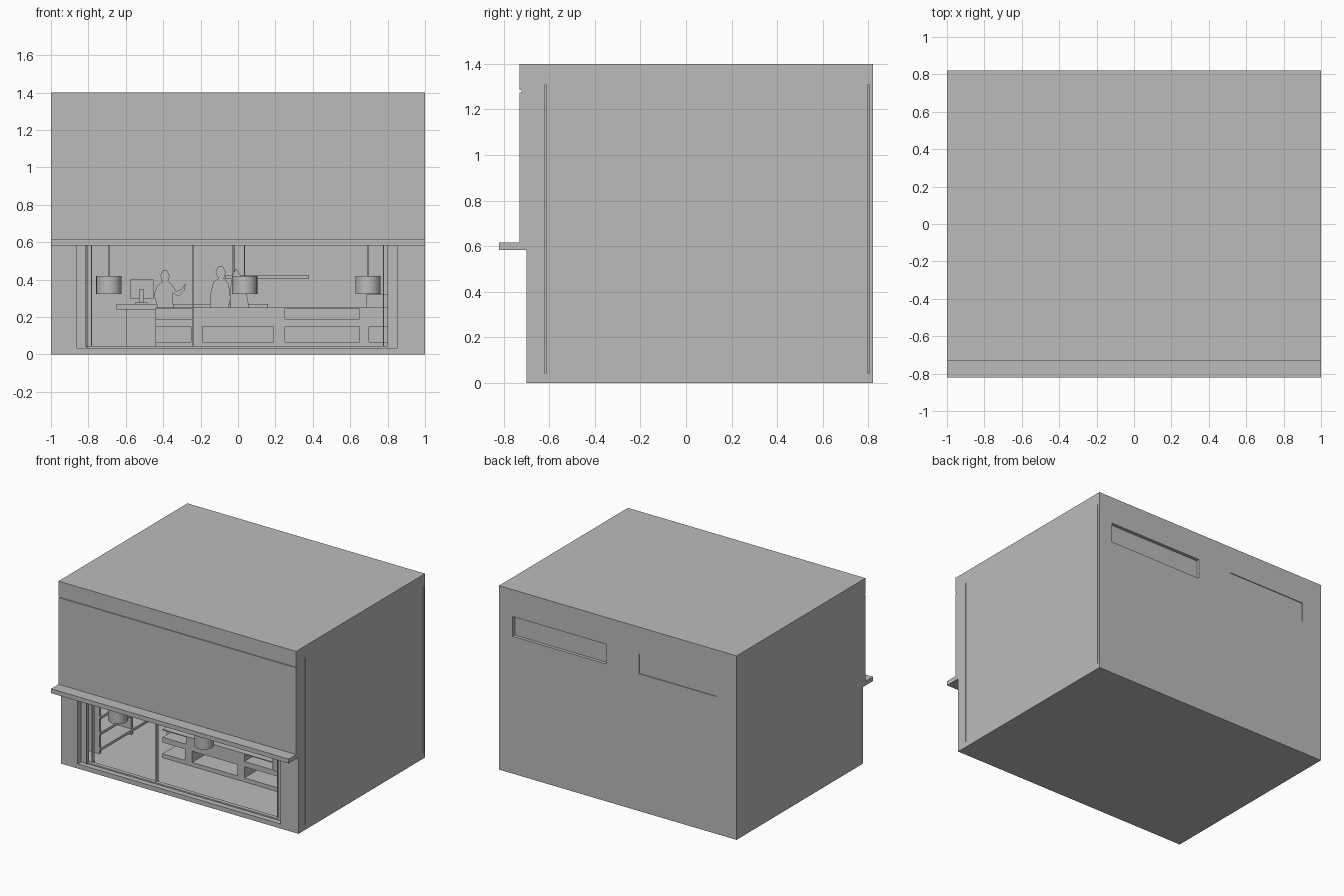
import bpy, bmesh, math

cube = bpy.data.objects.get("Cube")
if cube:
    bpy.data.objects.remove(cube, do_unlink=True)

grey = bpy.data.materials.new("plain_grey")
grey.use_nodes = True
GREY = (0.5, 0.5, 0.5, 1)
grey.diffuse_color = GREY
grey.node_tree.nodes["Principled BSDF"].inputs["Base Color"].default_value = GREY


def add(name, bm):
    bmesh.ops.recalc_face_normals(bm, faces=bm.faces)
    me = bpy.data.meshes.new(name)
    bm.to_mesh(me)
    bm.free()
    me.materials.append(grey)
    ob = bpy.data.objects.new(name, me)
    bpy.context.collection.objects.link(ob)
    return ob


def box(name, x, y, z):
    bm = bmesh.new()
    bmesh.ops.create_cube(bm, size=1)
    for v in bm.verts:
        for i, (lo, hi) in enumerate((x, y, z)):
            v.co[i] = lo if v.co[i] < 0 else hi
    return add(name, bm)


def cut(ob, *spans):
    for x, y, z in spans:
        c = box("cutter", x, y, z)
        c.hide_render = True
        c.hide_viewport = True
        c.display_type = 'WIRE'
        m = ob.modifiers.new("recess", 'BOOLEAN')
        m.operation = 'DIFFERENCE'
        m.solver = 'EXACT'
        m.object = c


def tube(name, x, y, z, r, sides):
    bm = bmesh.new()
    bmesh.ops.create_cone(bm, cap_ends=True, segments=sides, radius1=r, radius2=r, depth=z[1] - z[0])
    bmesh.ops.translate(bm, vec=(x, y, (z[0] + z[1]) / 2), verts=bm.verts)
    ob = add(name, bm)
    for p in ob.data.polygons:
        p.use_smooth = len(p.vertices) == 4
    return ob


def plate(name, pts, y, depth=0.008):
    bm = bmesh.new()
    f = bm.faces.new([bm.verts.new((px, y, pz)) for px, pz in pts])
    r = bmesh.ops.extrude_face_region(bm, geom=[f])
    bmesh.ops.translate(bm, vec=(0, depth, 0),
                        verts=[e for e in r["geom"] if isinstance(e, bmesh.types.BMVert)])
    return add(name, bm)


# Outer shell
FLOOR, HEAD, TOP = 0.035, 0.585, 1.4
FRONT, INNER, BACK = -0.70, -0.62, 0.82
box("floor_slab", (-0.97, 0.97), (INNER, 0.77), (0, FLOOR))
box("roof", (-0.97, 0.97), (INNER, 0.77), (1.37, TOP))
box("ceiling", (-0.97, 0.97), (INNER, 0.77), (0.75, 0.77))
box("right_wall", (-1, -0.97), (INNER, BACK), (0, TOP))
left_wall = box("left_wall", (0.97, 1), (INNER, BACK), (0, TOP))
cut(left_wall,
    ((0.99, 1.1), (-0.623, -0.615), (0.04, 1.31)),
    ((0.99, 1.1), (0.799, 0.806), (0.04, 1.31)))
back_wall = box("back_wall", (-0.97, 0.97), (0.77, BACK), (0, TOP))
cut(back_wall,
    ((0.10, 0.885), (0.795, 0.9), (1.045, 1.195)),
    ((-0.835, -0.18), (0.814, 0.9), (1.045, 1.195)))

# Front facade around the opening
box("front_sill", (-0.86, 0.85), (FRONT, INNER), (0, FLOOR))
box("front_jamb_right", (-1, -0.86), (FRONT, INNER), (0, HEAD))
box("front_jamb_left", (0.85, 1), (FRONT, INNER), (0, HEAD))
upper_front = box("upper_front", (-1, 1), (-0.73, INNER), (HEAD, TOP))
cut(upper_front, ((-1.1, 1.1), (-0.8, -0.723), (1.275, 1.285)))
box("awning", (-1, 1), (-BACK, -0.70), (0.582, 0.615))

# Window frame and sliding track
for x0, x1, y in ((-0.86, -0.815, -0.66), (-0.81, -0.805, -0.67), (-0.785, -0.78, -0.64),
                  (-0.245, -0.238, -0.645), (0.775, 0.78, -0.64), (0.80, 0.85, -0.66)):
    box("frame_post", (x0, x1), (y, y + 0.03), (FLOOR, HEAD))
box("frame_track", (-0.86, 0.85), (-0.66, -0.63), (FLOOR, 0.045))

# Front counter with open compartments
CF, CB = -0.28, -0.10
for z in ((FLOOR, 0.065), (0.15, 0.19), (0.243, 0.25)):
    box("counter_board", (-0.44, 0.95), (CF, CB), z)
box("counter_back", (-0.44, 0.95), (CB - 0.01, CB), (FLOOR, 0.25))
for x in ((-0.25, -0.19), (0.19, 0.25), (0.65, 0.70)):
    box("counter_stile", x, (CF, CB), (0.065, 0.15))
for x in ((-0.24, 0.25), (0.65, 0.95)):
    box("counter_block", x, (CF, CB), (0.19, 0.243))

# Work table, monitor and till
box("table_top", (-0.65, 0.16), (-0.02, 0.22), (0.24, 0.268))
box("table_leg", (-0.6, -0.44), (0.0, 0.2), (FLOOR, 0.24))
box("monitor_screen", (-0.577, -0.453), (0.08, 0.095), (0.30, 0.40))
box("monitor_neck", (-0.53, -0.505), (0.07, 0.08), (0.275, 0.35))
box("monitor_foot", (-0.55, -0.485), (0.05, 0.12), (0.268, 0.276))
till = box("till", (0.685, 0.80), (-0.24, -0.12), (0.25, 0.32))
for v in till.data.vertices:
    if v.co.z > 0.3 and v.co.y > -0.2:
        v.co.z = 0.285

# Wall shelves
box("back_shelf", (-0.07, 0.38), (0.6, 0.77), (0.403, 0.425))
for z in (0.06, 0.18, 0.30, 0.42):
    box("side_shelf", (-0.97, -0.82), (-0.48, 0.3), (z, z + 0.02))
for y in (-0.48, -0.1, 0.28):
    box("side_shelf_upright", (-0.97, -0.83), (y, y + 0.02), (FLOOR, 0.44))

# Hanging lamps
for x in (-0.69, 0.035, 0.695):
    tube("lamp_shade", x, -0.457, (0.322, 0.42), 0.068, 32)
    tube("lamp_cord", x, -0.457, (0.42, 0.75), 0.003, 8)
tube("shelf_rod", -0.025, 0.68, (0.42, 0.75), 0.005, 8)

# Flat staff figures
plate("staff_pointing", [
    (-0.43, 0.25), (-0.45, 0.32), (-0.43, 0.37), (-0.405, 0.39), (-0.415, 0.42),
    (-0.40, 0.45), (-0.38, 0.45), (-0.365, 0.42), (-0.375, 0.39), (-0.35, 0.37),
    (-0.33, 0.335), (-0.30, 0.35), (-0.28, 0.38), (-0.285, 0.345), (-0.32, 0.31),
    (-0.35, 0.33), (-0.345, 0.25)], -0.06)
plate("staff_standing", [
    (-0.15, 0.25), (-0.145, 0.34), (-0.13, 0.39), (-0.105, 0.405), (-0.12, 0.44),
    (-0.105, 0.47), (-0.08, 0.47), (-0.065, 0.44), (-0.075, 0.405), (-0.05, 0.38),
    (-0.04, 0.30), (-0.05, 0.25)], -0.06)
plate("staff_behind", [
    (-0.04, 0.25), (-0.04, 0.36), (-0.03, 0.42), (-0.01, 0.46), (0.015, 0.42),
    (0.04, 0.36), (0.06, 0.25)], -0.04)
